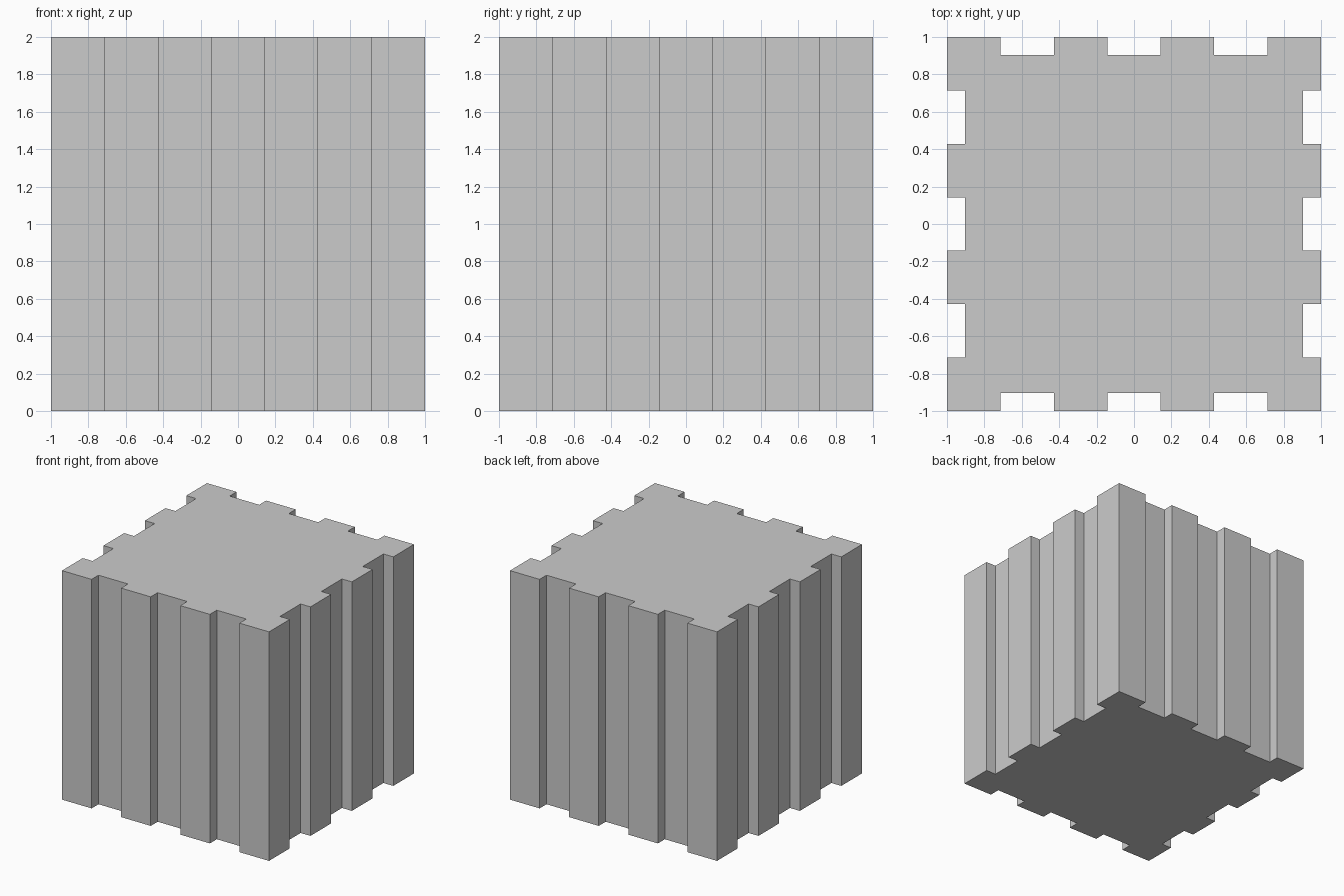
import bpy, bmesh
from mathutils import Matrix, Vector
from math import pi

if "Cube" in bpy.data.objects:
    bpy.data.objects.remove(bpy.data.objects["Cube"])

STEP = 2 / 7      # width of each rib and groove
DEPTH = 2 / 21    # groove depth
HEIGHT = 2.0

# One side of the outline, front left corner to front right
side = [Vector((-1, -1, 0))]
for i in (1, 3, 5):
    a, b = -1 + i * STEP, -1 + (i + 1) * STEP
    side += [Vector((x, y, 0)) for x, y in
             ((a, -1), (a, -1 + DEPTH), (b, -1 + DEPTH), (b, -1))]

# Repeat the side around the block
bm = bmesh.new()
outline = []
for k in range(4):
    turn = Matrix.Rotation(k * pi / 2, 3, 'Z')
    outline += [bm.verts.new(turn @ p) for p in side]

# Extrude the outline to full height
base = bm.faces.new(outline)
top = bmesh.ops.extrude_face_region(bm, geom=[base], use_keep_orig=True)
bmesh.ops.translate(bm, vec=(0, 0, HEIGHT),
                    verts=[v for v in top["geom"] if isinstance(v, bmesh.types.BMVert)])
bmesh.ops.recalc_face_normals(bm, faces=bm.faces)

mesh = bpy.data.meshes.new("grooved_block")
bm.to_mesh(mesh)
bm.free()
bpy.context.collection.objects.link(bpy.data.objects.new("grooved_block", mesh))
